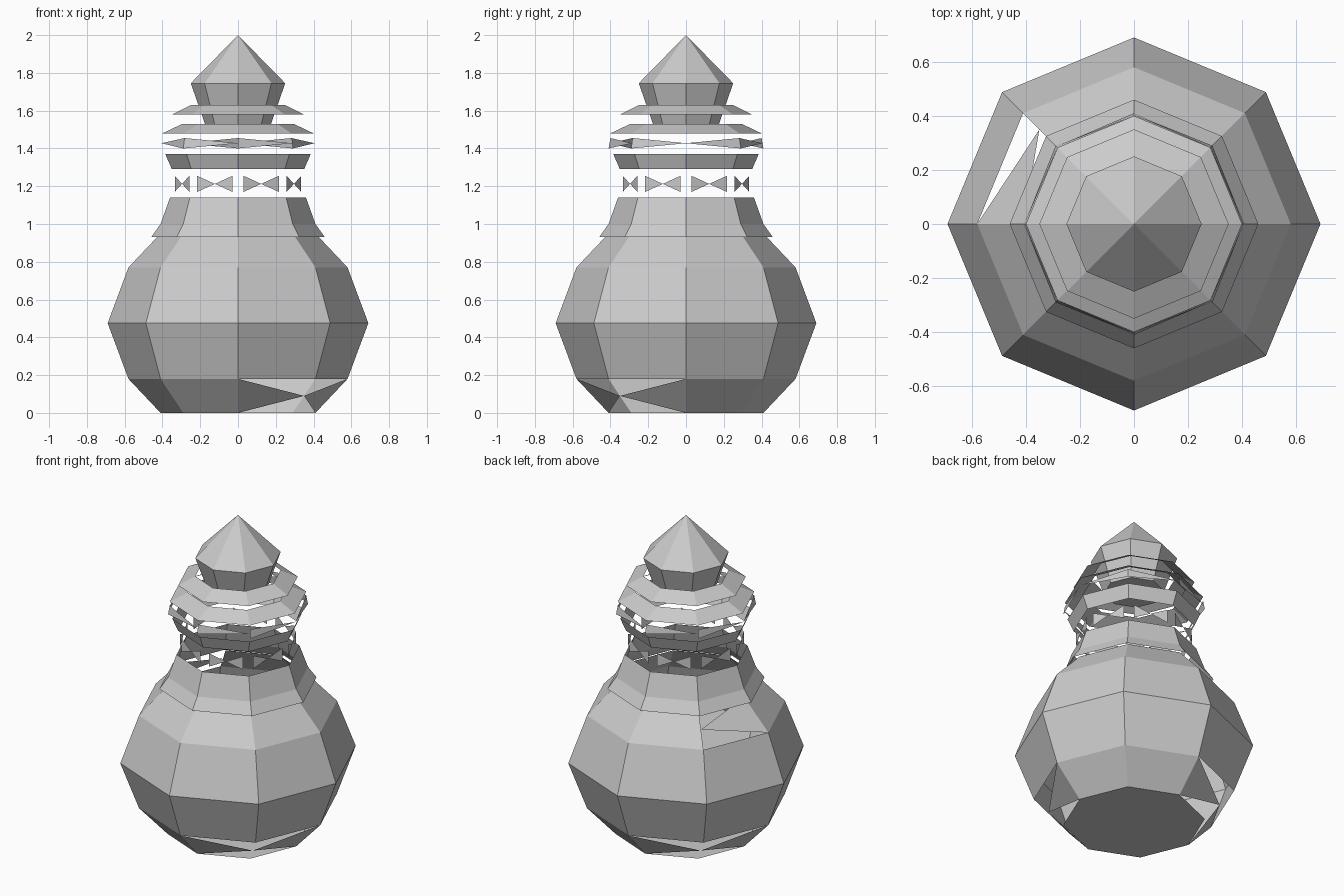
import bpy
from math import cos, sin, radians

if "Cube" in bpy.data.objects:
    bpy.data.objects.remove(bpy.data.objects["Cube"])

N = 8


def pt(r, z, k):
    a = radians(45 * k)
    return (r * cos(a), r * sin(a), z)


def mix(a, b, t):
    return tuple(p + (q - p) * t for p, q in zip(a, b))


def make(name, verts, faces):
    me = bpy.data.meshes.new(name)
    me.from_pydata(verts, [], faces)
    me.update()
    ob = bpy.data.objects.new(name, me)
    bpy.context.collection.objects.link(ob)
    return ob


def lathe(name, profile, cap_bottom=False, tip=None, torn=()):
    """Eight-sided lathe; torn holds (band, side, kept edge) collapsed to a triangle."""
    verts = [pt(r, z, k) for r, z in profile for k in range(N)]
    faces = []
    torn = {(b, s): e for b, s, e in torn}
    for b in range(len(profile) - 1):
        for k in range(N):
            lo0, lo1 = b * N + k, b * N + (k + 1) % N
            hi0, hi1 = lo0 + N, lo1 + N
            keep = torn.get((b, k))
            if keep is None:
                faces.append((lo0, lo1, hi1, hi0))
            elif keep == 0:
                verts.append(mix(verts[lo1], verts[hi1], 0.5))
                faces.append((lo0, len(verts) - 1, hi0))
            else:
                verts.append(mix(verts[lo0], verts[hi0], 0.5))
                faces.append((lo1, hi1, len(verts) - 1))
    if cap_bottom:
        faces.append(tuple(reversed(range(N))))
    if tip is not None:
        verts.append((0, 0, tip))
        top = (len(profile) - 1) * N
        faces += [(top + k, top + (k + 1) % N, len(verts) - 1) for k in range(N)]
    return make(name, verts, faces)


def bowties(name, r, z0, z1, inset, sides=range(N)):
    """Two facing triangles on each side, meeting in the middle."""
    verts, faces = [], []
    for k in sides:
        a0, b0 = pt(r, z0, k), pt(r, z0, k + 1)
        a1, b1 = pt(r, z1, k), pt(r, z1, k + 1)
        n = len(verts)
        verts += [mix(a0, b0, inset), mix(a1, b1, inset),
                  mix(a0, b0, 1 - inset), mix(a1, b1, 1 - inset),
                  mix(mix(a0, b0, 0.5), mix(a1, b1, 0.5), 0.5)]
        faces += [(n, n + 4, n + 1), (n + 2, n + 3, n + 4)]
    return make(name, verts, faces)


# Round body with torn panels at two opposite corners
lathe("body", [(0.41, 0), (0.58, 0.18), (0.69, 0.475), (0.58, 0.77), (0.41, 0.95)],
      cap_bottom=True,
      torn=[(0, 6, 0), (0, 7, 1), (0, 2, 0), (0, 3, 1), (3, 3, 1)])

# Shoulder skirt
lathe("shoulder", [(0.46, 0.93), (0.41, 1.0), (0.36, 1.14)])

# Neck: bow-tie panels and flared ring
bowties("neck_panels", 0.347, 1.17, 1.255, 0.12)
lathe("neck_ring", [(0.35, 1.29), (0.385, 1.37)])

# Thin collar: tapering panels with one pinched panel at front and back
lathe("collar", [(0.41, 1.40), (0.40, 1.455)],
      torn=[(0, k, 1 - k % 2 if k % 2 == 0 else 0) for k in (0, 1, 3, 4, 5, 7)]
      + [(0, 2, 0), (0, 6, 0)])

# Two sloping rings
lathe("lower_ring", [(0.40, 1.48), (0.295, 1.53)])
lathe("upper_ring", [(0.35, 1.58), (0.25, 1.63)])

# Pointed stopper
lathe("stopper", [(0.175, 1.53), (0.25, 1.745)], cap_bottom=True, tip=2.0)
